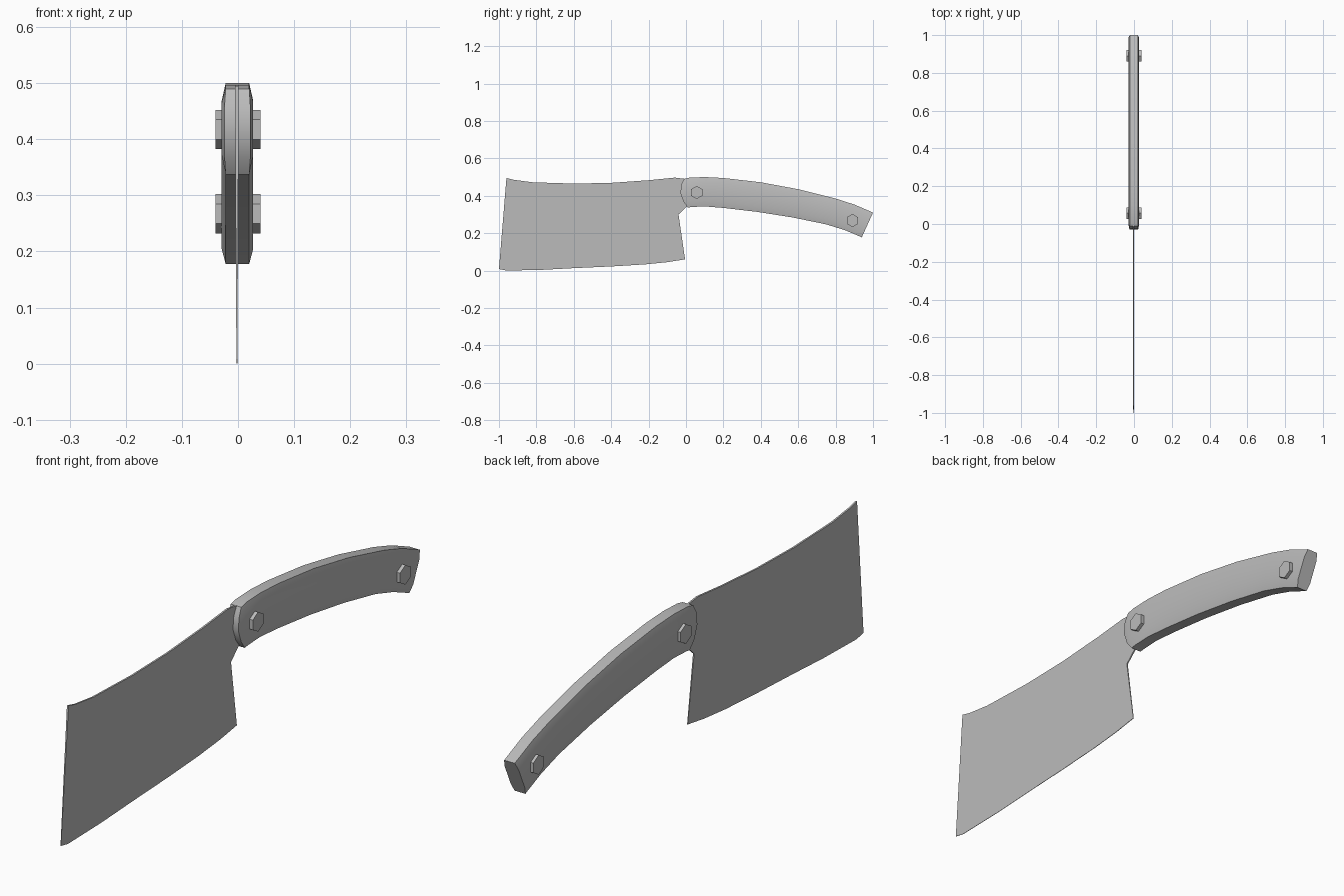
import bpy, bmesh, math
from mathutils import Matrix

cube = bpy.data.objects.get("Cube")
if cube:
    bpy.data.objects.remove(cube, do_unlink=True)

grey = bpy.data.materials.new("steel_grey")
grey.use_nodes = True
COLOUR = (0.5, 0.5, 0.5, 1)
grey.diffuse_color = COLOUR
grey.node_tree.nodes["Principled BSDF"].inputs["Base Color"].default_value = COLOUR


def finish(bm, name, smooth=False):
    bmesh.ops.recalc_face_normals(bm, faces=bm.faces)
    mesh = bpy.data.meshes.new(name)
    bm.to_mesh(mesh)
    bm.free()
    mesh.materials.append(grey)
    obj = bpy.data.objects.new(name, mesh)
    bpy.context.collection.objects.link(obj)
    if smooth:
        bpy.ops.object.select_all(action="DESELECT")
        obj.select_set(True)
        bpy.context.view_layer.objects.active = obj
        bpy.ops.object.shade_smooth_by_angle(angle=math.radians(30))
    return obj


# Blade: a (y, z) outline, wedge-shaped from thick spine to thin edge
outline = [(-.96, .495), (-.92, .485), (-.82, .472), (-.6, .465), (-.4, .469),
           (-.2, .483), (-.06, .497), (0, .49), (.03, .36), (0, .338),
           (-.04, .3), (-.005, .06), (-.1, .045), (-.22, .033), (-.4, .022),
           (-.6, .013), (-.77, .004), (-.96, 0), (-1, .008)]
bm = bmesh.new()
sides = [[bm.verts.new((s * (.0008 + .005 * z) - .002, y, z)) for y, z in outline]
         for s in (1, -1)]
for side in sides:
    bm.faces.new(side)
a, b = sides
for i in range(len(a)):
    j = (i + 1) % len(a)
    bm.faces.new((a[i], a[j], b[j], b[i]))
finish(bm, "blade")

# Handle: chamfered cross-sections lofted between a top and a bottom curve
top = [(-.01, .49), (.02, .497), (.1, .5), (.2, .495), (.4, .472),
       (.6, .435), (.8, .385), (.9, .353), (1, .31)]
bottom = [(.01, .337), (.03, .34), (.1, .343), (.2, .335), (.38, .314),
          (.57, .284), (.75, .247), (.85, .216), (.94, .178)]
levels = [0, .2, .5, .8, 1]
widths = [.021, .028, .028, .028, .021]
bm = bmesh.new()
rings = []
for n, ((ty, tz), (by, bz)) in enumerate(zip(top, bottom)):
    bulge = .03 if n < 2 else 0
    section = []
    for t, w in zip(levels, widths):
        y = by + (ty - by) * t - bulge * 4 * t * (1 - t)
        x = min(w, .023) if n == 0 else w
        section.append((x, y, bz + (tz - bz) * t))
    right = [bm.verts.new((x - .001, y, z)) for x, y, z in section]
    left = [bm.verts.new((-x - .001, y, z)) for x, y, z in reversed(section)]
    rings.append(right + left)
for r, q in zip(rings, rings[1:]):
    for i in range(10):
        j = (i + 1) % 10
        bm.faces.new((r[i], r[j], q[j], q[i]))
for r in (rings[0], rings[-1]):
    for j in range(4):
        bm.faces.new((r[j], r[j + 1], r[8 - j], r[9 - j]))
finish(bm, "handle", smooth=True)

# Hexagonal bolts passing through the handle
for name, y, z in (("front_bolt", .057, .4175), ("rear_bolt", .89, .2675)):
    bm = bmesh.new()
    bmesh.ops.create_cone(bm, cap_ends=True, segments=6, radius1=.035,
                          radius2=.035, depth=.08)
    # a corner of the hexagon points straight up
    bmesh.ops.transform(bm, verts=bm.verts, matrix=Matrix.Rotation(math.pi / 2, 4, "Y"))
    if max(v.co.z for v in bm.verts) < .034:
        bmesh.ops.transform(bm, verts=bm.verts, matrix=Matrix.Rotation(math.pi / 6, 4, "X"))
    bmesh.ops.translate(bm, verts=bm.verts, vec=(0, y, z))
    finish(bm, name)
